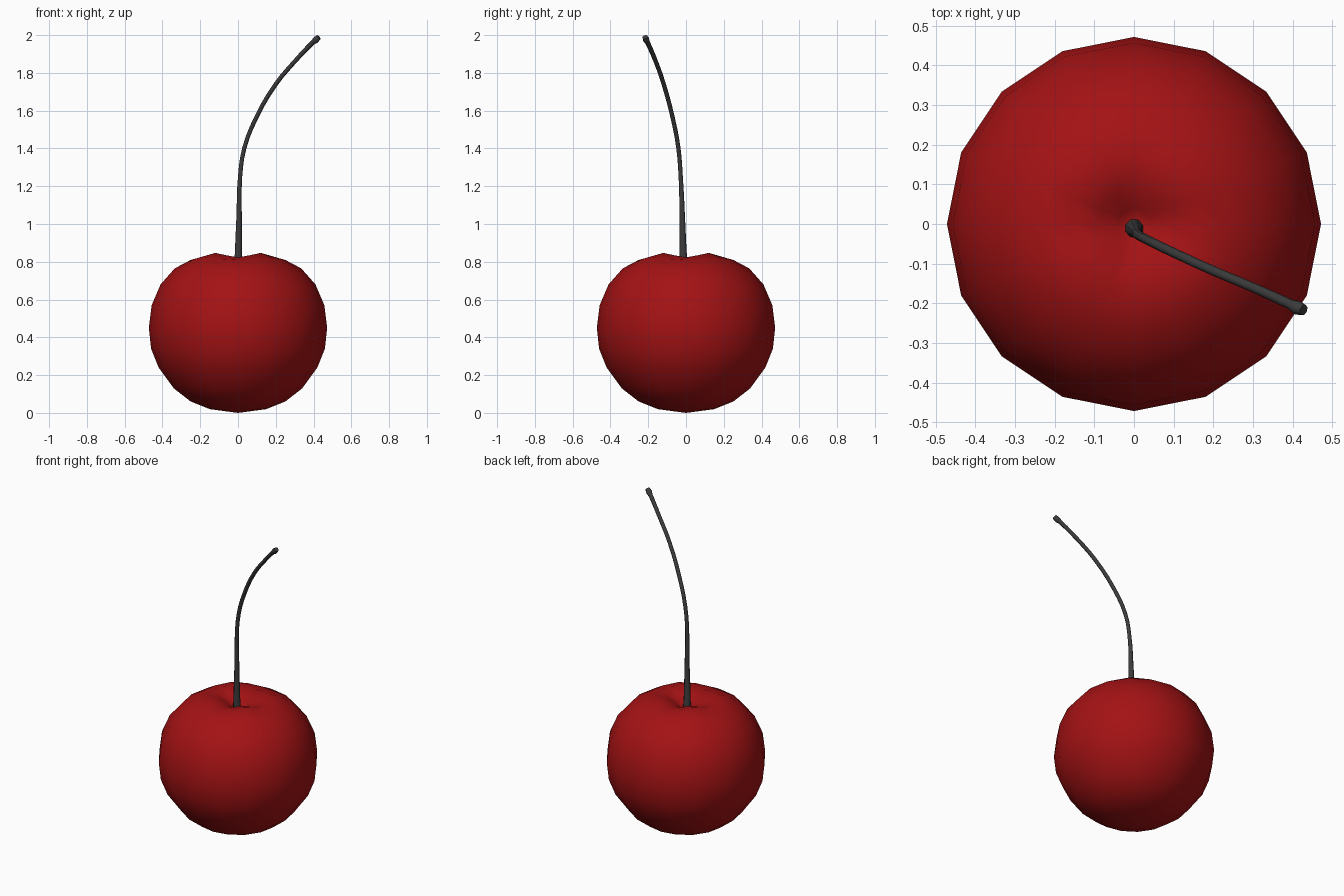
import bpy, bmesh, math

cube = bpy.data.objects.get("Cube")
if cube:
    bpy.data.objects.remove(cube, do_unlink=True)


def make_material(name, color):
    mat = bpy.data.materials.new(name)
    mat.use_nodes = True
    mat.diffuse_color = color
    bsdf = mat.node_tree.nodes["Principled BSDF"]
    bsdf.inputs["Base Color"].default_value = color
    bsdf.inputs["Roughness"].default_value = 0.5
    return mat


def select_only(obj):
    bpy.ops.object.select_all(action='DESELECT')
    obj.select_set(True)
    bpy.context.view_layer.objects.active = obj


red = make_material("deep_red", (0.37, 0.006, 0.007, 1))
grey = make_material("dark_grey", (0.045, 0.045, 0.045, 1))

# Fruit: profile (radius, height, lobe height) spun into rings of 16 sides
SIDES = 16
profile = [(0.15, 0.02, 0), (0.25, 0.06, 0), (0.34, 0.13, 0), (0.42, 0.24, 0),
           (0.46, 0.34, 0), (0.472, 0.45, 0), (0.457, 0.57, 0), (0.41, 0.68, 0),
           (0.335, 0.765, 0), (0.25, 0.815, 0.005), (0.17, 0.835, 0.012),
           (0.09, 0.815, 0.008), (0.04, 0.78, 0)]
bm = bmesh.new()
rings = []
for r, z, lobe in profile:
    ring = []
    for i in range(SIDES):
        a = math.tau * i / SIDES
        # four soft lobes rise on the diagonals of the rim
        ring.append(bm.verts.new((r * math.cos(a), r * math.sin(a),
                                  z - lobe * math.cos(4 * a))))
    rings.append(ring)
bottom = bm.verts.new((0, 0, 0))
pit = bm.verts.new((0, 0, 0.76))
for i in range(SIDES):
    j = (i + 1) % SIDES
    for low, high in zip(rings, rings[1:]):
        bm.faces.new((low[i], low[j], high[j], high[i]))
    bm.faces.new((bottom, rings[0][j], rings[0][i]))
    bm.faces.new((rings[-1][i], rings[-1][j], pit))
mesh = bpy.data.meshes.new("fruit")
bm.to_mesh(mesh)
bm.free()
mesh.materials.append(red)
mesh.shade_smooth()
fruit = bpy.data.objects.new("fruit", mesh)
bpy.context.collection.objects.link(fruit)

# Stem: tapered tube along a bent path (x, y, z, radius)
path = [(0, -0.01, 0.74, 0.025), (0.002, -0.015, 0.85, 0.020),
        (0.006, -0.02, 1.05, 0.015), (0.011, -0.028, 1.25, 0.012),
        (0.033, -0.04, 1.4, 0.012), (0.095, -0.07, 1.56, 0.012),
        (0.2, -0.118, 1.74, 0.012), (0.3, -0.16, 1.86, 0.012),
        (0.395, -0.203, 1.96, 0.013), (0.412, -0.211, 1.975, 0.018),
        (0.428, -0.217, 1.99, 0.014)]
curve = bpy.data.curves.new("stem", 'CURVE')
curve.dimensions = '3D'
curve.bevel_depth = 1.0
curve.bevel_resolution = 2
curve.use_fill_caps = True
spline = curve.splines.new('BEZIER')
spline.resolution_u = 3
spline.bezier_points.add(len(path) - 1)
for point, (x, y, z, radius) in zip(spline.bezier_points, path):
    point.co = (x, y, z)
    point.radius = radius
    point.handle_left_type = point.handle_right_type = 'AUTO'
curve.materials.append(grey)
stem = bpy.data.objects.new("stem", curve)
bpy.context.collection.objects.link(stem)
select_only(stem)
bpy.ops.object.convert(target='MESH')
bpy.ops.object.shade_smooth_by_angle(angle=math.radians(50))
